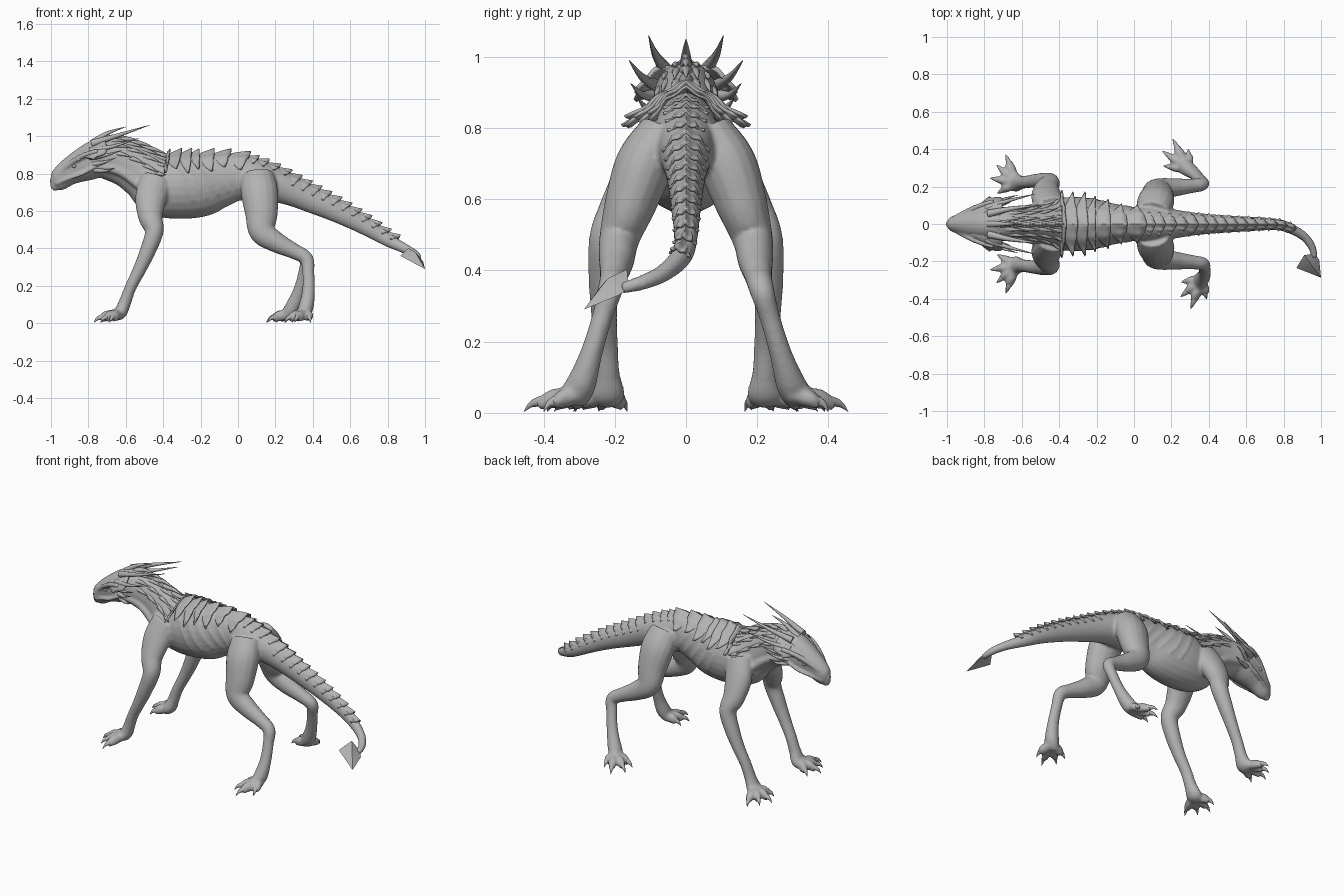
import bpy, bmesh, math
from mathutils import Matrix, Vector

cube = bpy.data.objects.get("Cube")
if cube:
    bpy.data.objects.remove(cube, do_unlink=True)

hide = bpy.data.materials.new("stone grey hide")
hide.use_nodes = True
GREY = (0.45, 0.45, 0.45, 1)
hide.diffuse_color = GREY
for node in hide.node_tree.nodes:
    if node.type == 'BSDF_PRINCIPLED':
        node.inputs["Base Color"].default_value = GREY
        node.inputs["Roughness"].default_value = 0.7

Y_AXIS = Vector((0, 1, 0))


def spline(points, steps=6):
    """Catmull-Rom through stations of (x, y, z, half width, half height)."""
    pts = [Vector(p) for p in points]
    pts = [pts[0]] + pts + [pts[-1]]
    out = []
    for a, b, c, d in zip(pts, pts[1:], pts[2:], pts[3:]):
        for k in range(steps):
            t = k / steps
            out.append((b * 2 + (c - a) * t + (a * 2 - b * 5 + c * 4 - d) * t * t
                        + (b * 3 - a - c * 3 + d) * t ** 3) * 0.5)
    return out + [pts[-1]]


def frame(path, i):
    ahead, behind = path[min(i + 1, len(path) - 1)], path[max(i - 1, 0)]
    t = Vector((ahead - behind)[:3]).normalized()
    side = (Y_AXIS - t * Y_AXIS.dot(t)).normalized()
    return side, t.cross(side)


def tube(bm, points, sides=16, steps=6):
    path = spline(points, steps)
    rings = []
    for i, p in enumerate(path):
        side, up = frame(path, i)
        rings.append([bm.verts.new(Vector(p[:3])
                      + side * math.cos(math.tau * k / sides) * max(p[3], 0.001)
                      + up * math.sin(math.tau * k / sides) * max(p[4], 0.001))
                      for k in range(sides)])
    for r, s in zip(rings, rings[1:]):
        for k in range(sides):
            m = (k + 1) % sides
            bm.faces.new((r[k], r[m], s[m], s[k]))
    bm.faces.new(rings[0][::-1])
    bm.faces.new(rings[-1])


def horn(bm, points, r):
    """Tapered spike through plain points."""
    last = len(points) - 1
    tube(bm, [(*p, r * (1 - i / last) + 0.001, r * (1 - i / last) + 0.001)
              for i, p in enumerate(points)], 8, 4)


def sheet(bm, f, nu, nv):
    """Grid surface, u in 0..1 along and v in -1..1 across."""
    g = [[bm.verts.new(f(i / nu, 2 * j / nv - 1)) for j in range(nv + 1)]
         for i in range(nu + 1)]
    for r, s in zip(g, g[1:]):
        for j in range(nv):
            bm.faces.new((r[j], r[j + 1], s[j + 1], s[j]))


def finish(bm, name, sharp=50):
    bmesh.ops.recalc_face_normals(bm, faces=bm.faces[:])
    mesh = bpy.data.meshes.new(name)
    bm.to_mesh(mesh)
    bm.free()
    for poly in mesh.polygons:
        poly.use_smooth = True
    mesh.set_sharp_from_angle(angle=math.radians(sharp))
    mesh.materials.append(hide)
    obj = bpy.data.objects.new(name, mesh)
    bpy.context.scene.collection.objects.link(obj)
    return obj


def flip(points, s):
    return [(p[0], p[1] * s, *p[2:]) for p in points]


# Spine stations from snout to tail end
SPINE = [(-.995, 0, .745, .018, .028), (-.965, 0, .76, .042, .056), (-.9, 0, .81, .064, .072),
         (-.82, 0, .85, .085, .092), (-.74, 0, .88, .092, .105), (-.66, 0, .87, .085, .115),
         (-.58, 0, .84, .085, .122), (-.5, 0, .79, .1, .135), (-.42, 0, .735, .132, .16),
         (-.32, 0, .73, .145, .172), (-.2, 0, .737, .132, .168), (-.1, 0, .76, .105, .145),
         (0, 0, .775, .092, .122), (.1, 0, .76, .095, .112), (.2, 0, .738, .08, .092),
         (.3, 0, .7, .064, .077), (.4, 0, .655, .053, .068), (.5, 0, .61, .046, .06),
         (.6, 0, .56, .04, .052), (.7, 0, .505, .034, .044), (.8, -.01, .445, .029, .035),
         (.9, -.06, .395, .024, .026), (.95, -.12, .367, .021, .021), (.965, -.18, .35, .016, .016)]
spine = spline(SPINE)


def surf(x, a, off):
    """Point on the body at x, angle a from the top, raised by off."""
    i = next((k for k, p in enumerate(spine) if p[0] >= x), len(spine) - 1)
    i = max(i, 1)
    lo, hi = spine[i - 1], spine[i]
    p = lo.lerp(hi, (x - lo[0]) / max(hi[0] - lo[0], 0.001))
    side, up = frame(spine, i)
    return Vector(p[:3]) + side * math.sin(a) * (p[3] + off) + up * math.cos(a) * (p[4] + off)


# Leg stations and toe tips, left side
FORELEG = [(-.43, .09, .77, .06, .09), (-.465, .14, .67, .062, .085), (-.468, .19, .57, .055, .066),
           (-.448, .222, .49, .05, .05), (-.485, .23, .38, .044, .042), (-.53, .23, .28, .037, .035),
           (-.575, .225, .19, .034, .031), (-.605, .222, .11, .036, .033),
           (-.63, .222, .055, .05, .035), (-.66, .235, .036, .045, .022)]
HINDLEG = [(.1, .06, .79, .07, .09), (.115, .115, .7, .082, .1), (.125, .155, .59, .073, .088),
           (.13, .187, .49, .057, .07), (.21, .195, .43, .05, .055), (.3, .203, .385, .039, .042),
           (.365, .213, .345, .035, .037), (.365, .235, .27, .029, .032), (.352, .265, .17, .031, .034),
           (.325, .295, .08, .042, .04), (.295, .32, .04, .045, .028)]
FORE_TIPS = [(-.73, .165), (-.77, .245), (-.735, .315), (-.685, .37)]
HIND_TIPS = [(.205, .31), (.2, .39), (.255, .455), (.34, .4)]

body, claws = bmesh.new(), bmesh.new()
tube(body, SPINE, 24)


def leg(stations, tips, s, shift):
    """Leg with its toes and claws; the foot slides by shift along x."""
    def slide(x, z):
        return x + shift * max(0, 1 - z / 0.35)
    pts = [(slide(p[0], p[2]), *p[1:]) for p in stations]
    tube(body, flip(pts, s))
    root = Vector(pts[-2][:3])
    for tx, ty in tips:
        tip = Vector((slide(tx, 0), ty, 0.004))

        def along(t, z):
            p = root.lerp(tip, t)
            return p.x, p.y, z
        tube(body, flip([(*along(0, .055), .026, .03), (*along(.3, .045), .025, .028),
                         (*along(.52, .038), .024, .029), (*along(.75, .023), .015, .019)], s), 12, 4)
        horn(claws, flip([along(.62, .034), along(.85, .026), tip], s), 0.018)


for s in (1, -1):
    leg(FORELEG, FORE_TIPS, s, 0)
    leg(HINDLEG, HIND_TIPS, s, -0.048 * s)
    # Brow, lip and neck muscle ridges
    for ridge, r in (([(-.97, .025, .79), (-.89, .07, .86), (-.82, .1, .9), (-.75, .12, .92)], .014),
                     ([(-.975, .03, .745), (-.9, .062, .775), (-.83, .083, .8), (-.76, .092, .84)], .01),
                     ([(-.75, .07, .84), (-.63, .07, .81), (-.52, .09, .73), (-.44, .13, .66)], .025)):
        tube(body, flip([(*p, r, r) for p in ridge], s), 10)
    # Ribs under the flank hide
    for k in range(5):
        x = -.32 + k * .06
        tube(body, [(*surf(x + j * .025, s * (1 + j * .35), -.006), .011, .011) for j in range(4)], 8, 4)
# Hooked beak and chin
tube(body, [(-.985, 0, .765, .022, .022), (-.982, 0, .73, .022, .02), (-.97, 0, .712, .014, .012)], 10)

skin = finish(body, "body_and_legs", 180)
remesh = skin.modifiers.new("blend", 'REMESH')
remesh.mode = 'VOXEL'
remesh.voxel_size = 0.008
remesh.use_smooth_shade = True
soften = skin.modifiers.new("soften", 'SMOOTH')
soften.factor = 0.5
soften.iterations = 3
finish(claws, "claws")

# Overlapping back plates from the withers to the tail, ending in swept points
plates = bmesh.new()
x, count = -.47, 0
while x < .8:
    trunk = x < -.02
    hips = -.02 <= x < .18
    size = .09 if trunk else .072
    reach = (1.2 - .12 * (count % 2)) if trunk else .7 if hips else 1.2
    lift = .022 if trunk else .017
    flare = max(0, .012 - .09 * (x + .08)) if trunk else 0

    def plate(u, v):
        k = abs(v)
        px = x + size * (u * (1.2 - 1.1 * k ** 1.5) + .75 * k ** 1.5)
        peak = 1 + .7 * (1 - k) ** 3
        wave = .004 * math.cos(k * math.pi * 4) * u
        return surf(px, v * reach, -.006 + lift * u * peak * (1 - .4 * k) + wave + flare * k ** 4)
    sheet(plates, plate, 4, 20)
    x += size * .75
    count += 1
armour = finish(plates, "back_plates", 35)
armour.modifiers.new("thickness", 'SOLIDIFY').thickness = 0.008

# Crown shield with a jagged rim
CROWN = spline([(-.985, .015, .79), (-.92, .055, .865), (-.85, .098, .925),
                (-.78, .14, .965), (-.73, .125, .99)], 4)
crown = bmesh.new()


def shield(u, v):
    i = round(u * (len(CROWN) - 1))
    px, w, z = CROWN[i]
    jag = .014 * (i % 4) / 3 if abs(v) > .99 else 0
    y = v * (w + jag)
    ridge = .008 * math.cos(v * math.pi * 3)
    return Vector((px + .03 * u * abs(v), y, z - 3.2 * y * y + ridge * u))


sheet(crown, shield, len(CROWN) - 1, 16)
top = finish(crown, "crown_shield", 35)
top.modifiers.new("thickness", 'SOLIDIFY').thickness = 0.012

# Horns, cheek spikes, neck scales and eyes
horns, scales, eyes = bmesh.new(), bmesh.new(), bmesh.new()
for s in (1, -1):
    for pts, r in (([(-.78, .055, .96), (-.64, .085, 1.005), (-.47, .105, 1.06)], .02),
                   ([(-.79, .085, .92), (-.67, .125, .945), (-.53, .16, .99)], .018),
                   ([(-.79, .09, .89), (-.72, .125, .895), (-.62, .155, .925)], .018),
                   ([(-.77, .08, .85), (-.72, .115, .86), (-.65, .135, .885)], .016),
                   ([(-.77, .075, .82), (-.71, .1, .815), (-.66, .115, .83)], .014)):
        horn(horns, flip(pts, s), r)
    for row in range(3):
        for k in range(4):
            px, a = -.7 + k * .065 + row * .02, s * (.35 + row * .42)
            horn(scales, [surf(px, a, -.012), surf(px + .035, a, .003), surf(px + .075, a, .009)], .015)
    bmesh.ops.create_uvsphere(eyes, u_segments=12, v_segments=8, radius=.013,
                              matrix=Matrix.Translation((-.875, .066 * s, .842)))
for k in range(6):
    px = -.72 + k * .05
    horn(scales, [surf(px, 0, -.01), surf(px + .04, 0, .015), surf(px + .09, 0, .024)], .02)
horn(horns, [(-.78, 0, .96), (-.7, 0, 1.015), (-.6, 0, 1.05)], .02)
finish(horns, "horns")
finish(scales, "neck_scales")
finish(eyes, "eyes")

# Arrow blade on the tail
blade = bmesh.new()
for p in ((1, -.287, .29), (.91, -.166, .403), (.868, -.235, .36), (.99, -.19, .33),
          (.95, -.22, .378), (.935, -.21, .33), (.965, -.16, .35)):
    blade.verts.new(p)
bmesh.ops.convex_hull(blade, input=blade.verts[:])
finish(blade, "tail_blade", 30)
